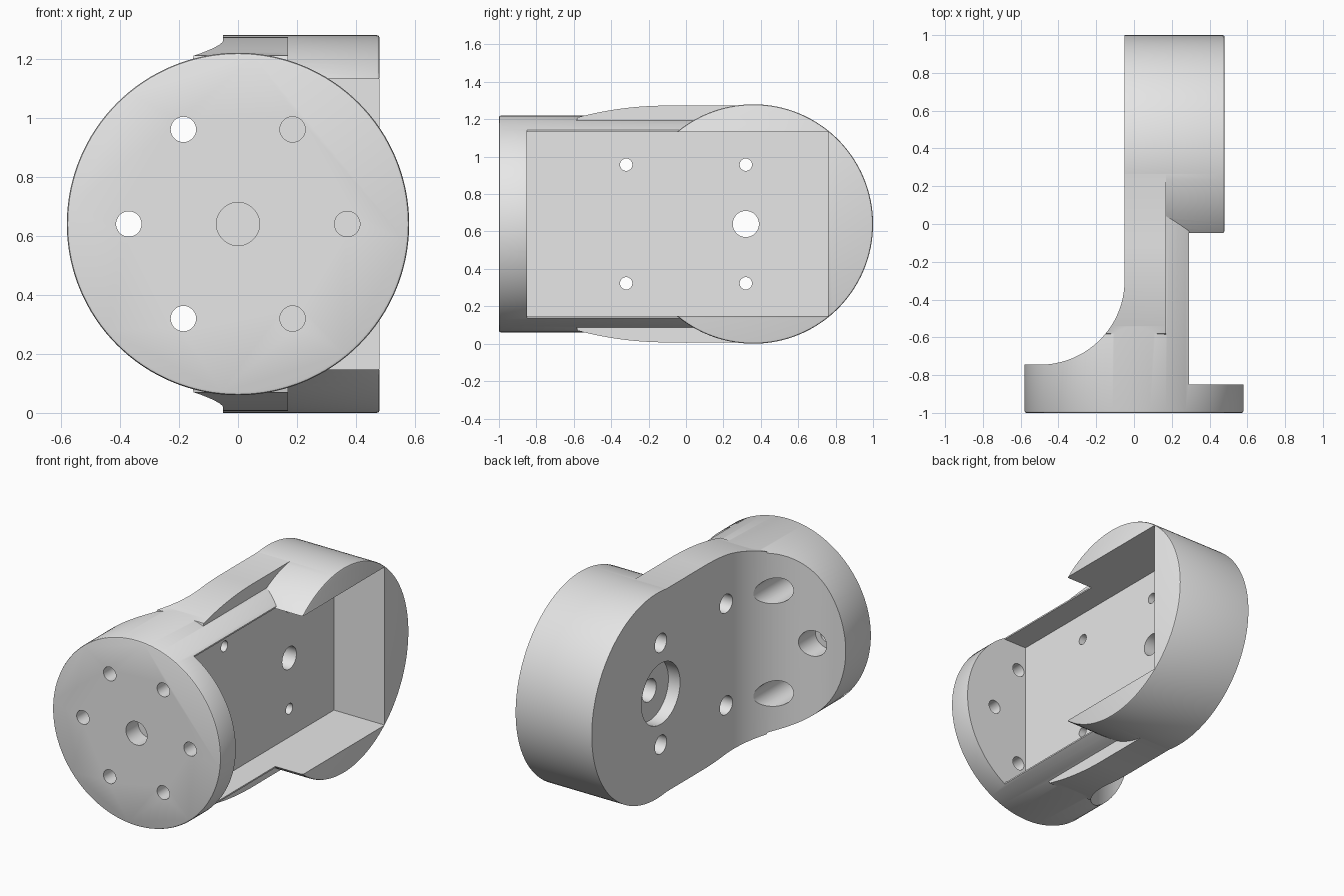
import bpy, bmesh, math
from mathutils import Vector

if "Cube" in bpy.data.objects:
    bpy.data.objects.remove(bpy.data.objects["Cube"])

CZ = 0.64  # height of both main axes

grey = bpy.data.materials.new("light grey")
grey.diffuse_color = (0.8, 0.8, 0.8, 1)
grey.use_nodes = True
grey.node_tree.nodes["Principled BSDF"].inputs["Base Color"].default_value = grey.diffuse_color


def circle(u, v, r, n=48):
    return [(u + r * math.cos(2 * math.pi * i / n), v + r * math.sin(2 * math.pi * i / n)) for i in range(n)]


def rect(u0, u1, v0, v1):
    return [(u0, v0), (u1, v0), (u1, v1), (u0, v1)]


def prism(name, pts, axis, a, b, bevel=None):
    """Extrude a 2D outline along an axis; bevel = 'a' or 'b' rounds that end rim."""
    place = {'x': lambda u, v, w: (w, u, v),
             'y': lambda u, v, w: (u, w, v),
             'z': lambda u, v, w: (u, v, w)}[axis]
    bm = bmesh.new()
    lo = [bm.verts.new(place(u, v, a)) for u, v in pts]
    hi = [bm.verts.new(place(u, v, b)) for u, v in pts]
    ends = {'a': bm.faces.new(lo), 'b': bm.faces.new(hi)}
    n = len(pts)
    for i in range(n):
        j = (i + 1) % n
        bm.faces.new((lo[i], lo[j], hi[j], hi[i]))
    bmesh.ops.recalc_face_normals(bm, faces=bm.faces)
    if bevel:
        bmesh.ops.bevel(bm, geom=list(ends[bevel].edges), offset=0.01, segments=2,
                        profile=0.5, affect='EDGES')
    me = bpy.data.meshes.new(name)
    bm.to_mesh(me)
    bm.free()
    me.materials.append(grey)
    ob = bpy.data.objects.new(name, me)
    bpy.context.collection.objects.link(ob)
    return ob


def combine(target, tool, op):
    mod = target.modifiers.new(op, 'BOOLEAN')
    mod.operation, mod.object, mod.solver = op, tool, 'EXACT'
    dg = bpy.context.evaluated_depsgraph_get()
    me = bpy.data.meshes.new_from_object(target.evaluated_get(dg))
    target.modifiers.clear()
    target.data = me
    bpy.data.objects.remove(tool)


def cut(*args):
    combine(bracket, prism("cutter", *args), 'DIFFERENCE')


# Round mounting flange running back as a trimmed cylinder
bracket = prism("bracket_body", circle(0, CZ, 0.58, 128), 'y', -1, 0.3, 'a')
cut(rect(0.29, 0.8, -0.1, 1.4), 'y', -0.85, 0.5)

# Side plate with gently arched upper and lower edges
H, R = 0.633, 1.87
top = [(-0.6, 0.5)] + [(y, H - (R - math.sqrt(R * R - (y + 0.1) ** 2)))
                       for y in [-0.58 + 0.48 * i / 12 for i in range(13)]] + [(0.3, H)]
outline = [(y, CZ + z) for y, z in top] + [(y, CZ - z) for y, z in reversed(top)]
combine(bracket, prism("plate", outline, 'x', -0.17, 0.17), 'UNION')

# Round head
combine(bracket, prism("head", circle(0.36, CZ, 0.64, 128), 'x', -0.1, 0.48, 'b'), 'UNION')

# Large concave sweep from flange to plate
sweep = [(-0.8, -0.745)]
for i in range(33):
    t = -math.pi / 2 + math.pi / 2 * i / 32
    sweep.append((-0.5 + 0.45 * math.cos(t), -0.3 + 0.445 * math.sin(t)))
sweep += [(-0.05, 1.2), (-0.8, 1.2)]
cut(sweep, 'z', -0.2, 1.5)

# Rectangular pocket
cut(rect(-0.85, 0.76, CZ - 0.493, CZ + 0.493), 'x', 0.13, 0.8)

# Flange bolt circle, with spot faces on the swept side
for i in range(6):
    a = math.pi / 3 * i
    x, z = 0.37 * math.cos(a), CZ + 0.37 * math.sin(a)
    cut(circle(x, z, 0.043), 'y', -1.1, -0.7)
    if x < 0:
        cut(circle(x, z, 0.08), 'y', -0.86, 0.1)
cut(circle(0, CZ, 0.073), 'y', -1.1, -0.88)

# Counterbored plate holes
for y in (-0.32, 0.32):
    for s in (-1, 1):
        cut(circle(y, CZ + s * 0.317, 0.033), 'x', -0.2, 0.3)
        cut(circle(y, CZ + s * 0.317, 0.058), 'x', -0.2, 0.04)
cut(circle(0.32, CZ, 0.07), 'x', -0.2, 0.3)
cut(circle(0.32, CZ, 0.19), 'x', -0.2, 0.03)

# Smooth shading with crisp edges
bpy.context.view_layer.objects.active = bracket
bracket.select_set(True)
bpy.ops.object.shade_smooth_by_angle(angle=math.radians(30))
